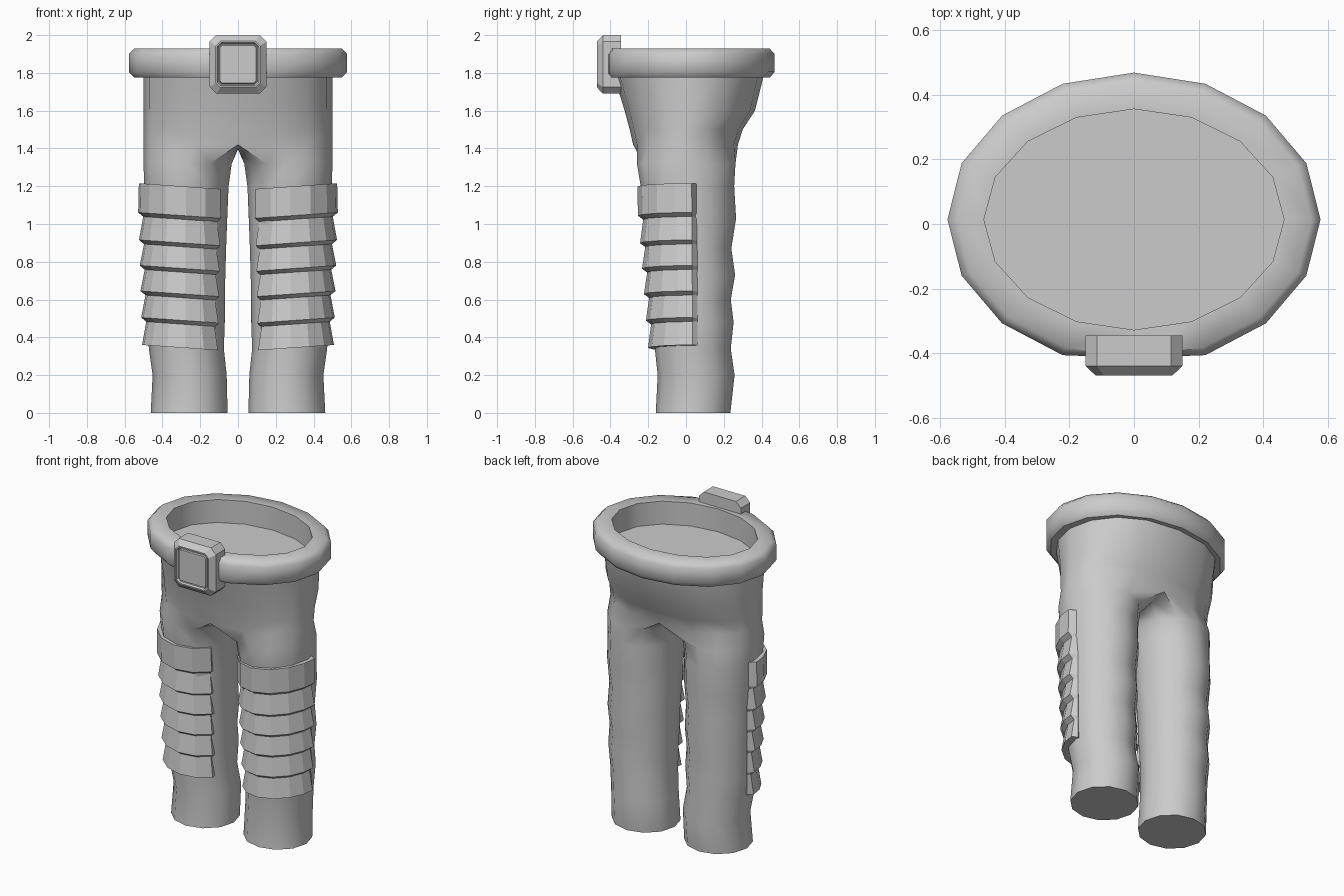
import bpy, math

if "Cube" in bpy.data.objects:
    bpy.data.objects.remove(bpy.data.objects["Cube"])

grey = bpy.data.materials.new("plain grey")
grey.diffuse_color = (0.6, 0.6, 0.6, 1)
grey.use_nodes = True
grey.node_tree.nodes["Principled BSDF"].inputs["Base Color"].default_value = grey.diffuse_color


def make(name, verts, faces, angle, mirror=False):
    me = bpy.data.meshes.new(name)
    me.from_pydata(verts, [], faces)
    me.materials.append(grey)
    ob = bpy.data.objects.new(name, me)
    bpy.context.collection.objects.link(ob)
    bpy.ops.object.select_all(action='DESELECT')
    ob.select_set(True)
    bpy.context.view_layer.objects.active = ob
    if angle:
        bpy.ops.object.shade_smooth_by_angle(angle=math.radians(angle))
    if mirror:
        m = ob.modifiers.new("mirror", 'MIRROR')
        m.use_clip = True
        m.merge_threshold = 0.001
    return ob


def strip(a, b, n, closed):
    """Quads between two rows of n points that start at a and b."""
    return [(a + i, a + (i + 1) % n, b + (i + 1) % n, b + i)
            for i in range(n if closed else n - 1)]


# Trousers: one leg of 12 sides whose outer nine points continue into the hips
N, OUT = 12, 9
legs = [  # z, inner x, outer x, front y, back y
    (0, .055, .462, -.16, .235), (.2, .06, .452, -.15, .257),
    (.34, .075, .472, -.165, .237), (.48, .07, .48, -.17, .252),
    (.6, .07, .48, -.18, .237), (.73, .067, .485, -.19, .26),
    (.87, .063, .485, -.2, .24), (1.03, .057, .492, -.22, .265),
    (1.2, .05, .497, -.24, .255), (1.32, .033, .5, -.26, .262)]
hips = [(1.42, .5, -.28, .275), (1.5, .5, -.298, .30),
        (1.6, .5, -.325, .365), (1.78, .5, -.38, .41)]
verts, faces = [], []
for z, x0, x1, y0, y1 in legs:
    for i in range(N):
        a = math.radians(-120 + 30 * i)
        verts.append(((x0 + x1) / 2 + (x1 - x0) / 2 * math.cos(a),
                      (y0 + y1) / 2 + (y1 - y0) / 2 * math.sin(a), z))
for k in range(len(legs) - 1):
    faces += strip(k * N, k * N + N, N, True)
faces.append(tuple(reversed(range(N))))
last = (len(legs) - 1) * N
start = len(verts)
for k, (z, rx, y0, y1) in enumerate(hips):
    for i in range(OUT):
        a = math.radians(-90 + 22.5 * i)
        x = rx * max(0, math.cos(a)) ** .85 if 0 < i < OUT - 1 else 0
        verts.append((x, (y0 + y1) / 2 + (y1 - y0) / 2 * math.sin(a), z))
    if k == 0:  # crotch points on the centre line
        verts += [(0, .17, 1.4), (0, 0, 1.395), (0, -.17, 1.4)]
faces += strip(last, start, N, True)
row = start
for k in range(len(hips) - 1):
    nxt = row + (N if k == 0 else OUT)
    faces += strip(row, nxt, OUT, False)
    row = nxt
faces.append(tuple(range(row, row + OUT)))
make("trousers", verts, faces, 50, True)

# Belt: 16-sided oval band with chamfered outer edges
section = [(.465, .342, 1.78), (.55, .43, 1.775), (.578, .455, 1.805),
           (.578, .455, 1.9), (.55, .43, 1.928), (.465, .342, 1.928)]
verts, faces = [], []
for rx, ry, z in section:
    for i in range(16):
        a = math.tau * i / 16
        verts.append((rx * math.cos(a), max(.014 + ry * math.sin(a), -.415), z))
for k in range(6):
    faces += strip(k * 16, (k + 1) % 6 * 16, 16, True)
make("belt", verts, faces, 50)

# Buckle: stacked cut-corner plates with a sunken front panel
verts, faces = [], []
loops = [(-.345, 0, .035), (-.44, 0, .035), (-.47, .032, .025),
         (-.47, .04, .02), (-.458, .046, .018), (-.458, .052, .012),
         (-.465, .056, .01)]
for y, inset, c in loops:
    w, h = .15 - inset, .155 - inset
    for x, z in ((-w + c, -h), (w - c, -h), (w, -h + c), (w, h - c),
                 (w - c, h), (-w + c, h), (-w, h - c), (-w, -h + c)):
        verts.append((x, y, 1.845 + z))
for k in range(len(loops) - 1):
    faces += strip(k * 8, k * 8 + 8, 8, True)
faces += [tuple(reversed(range(8))), tuple(range(len(verts) - 8, len(verts)))]
make("buckle", verts, faces, 0)

# Leg guards: six flared bands wrapped round the front of each leg
bottoms = [1.045, .9, .765, .63, .49, .345]
rows = []  # z, flare
top = 1.2
for k, z in enumerate(bottoms):
    rows += [(top, .018 if k == 0 else 0), (z, .026)]
    top = z - .02
angles = [-143, -118, -92, -66, -40, -18, 0]
verts, faces = [], []
for z, flare in rows:
    t = (1.2 - z) / .86
    cx, cy = .285, .03 + .005 * t

    def put(deg, rx, ry):
        a = math.radians(deg)
        x = cx + rx * math.cos(a)
        verts.append((x, cy + ry * math.sin(a), z + (x - .3) * .07))
    put(-150, .195, .21 - .03 * t)  # inner edge lying on the leg
    for d in angles:
        put(d, .222 - .025 * t + flare, .27 - .06 * t + flare)
    put(8, .195, .21 - .03 * t)  # outer edge lying on the leg
C = len(angles) + 2
for k in range(len(rows) - 1):
    faces += strip((k + 1) * C, k * C, C, False)
    faces.append((k * C, k * C + C, k * C + 2 * C - 1, k * C + C - 1))
faces += [tuple(range(C)), tuple(reversed(range(len(verts) - C, len(verts))))]
make("leg_guard", verts, faces, 0, True)
